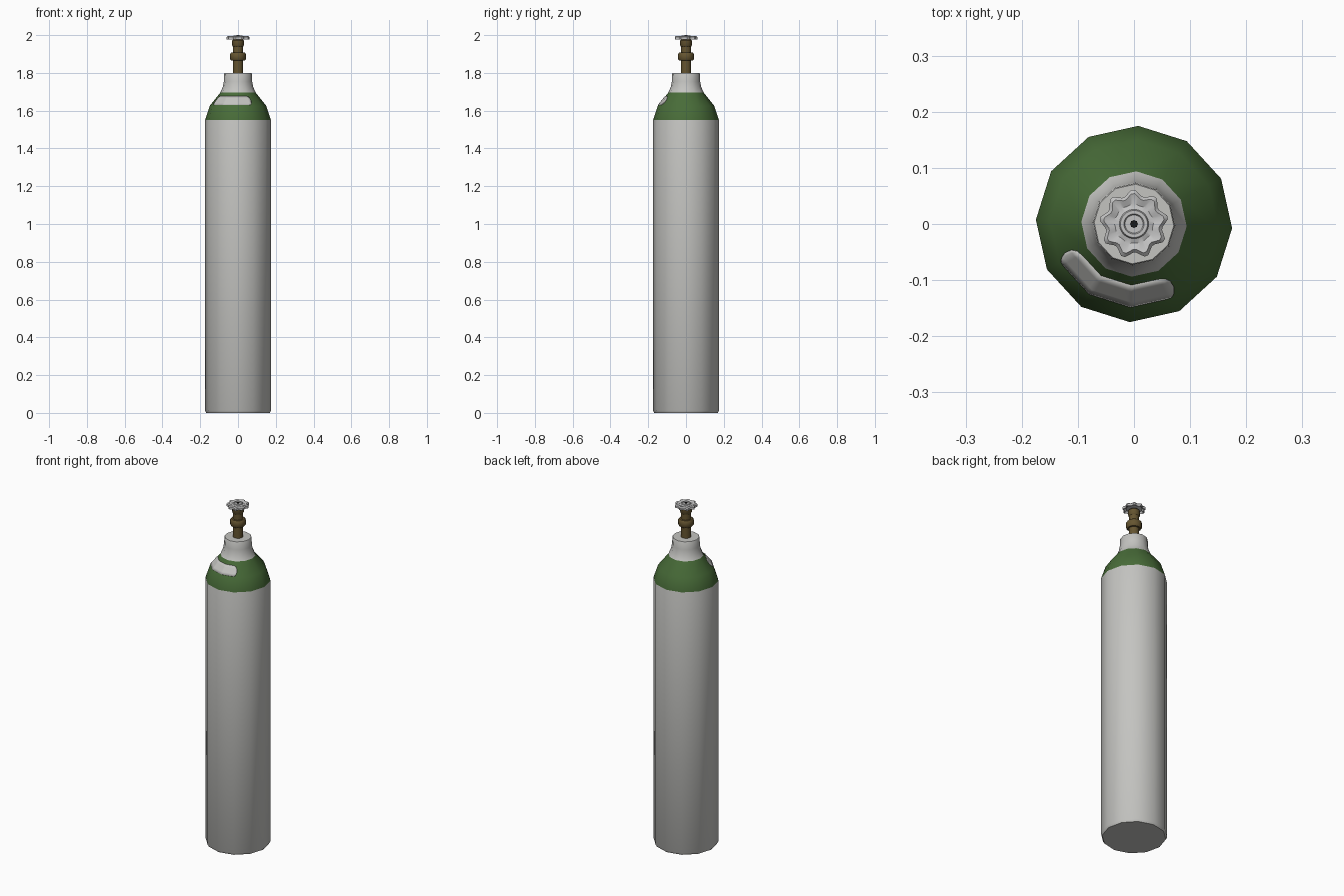
import bpy, bmesh, math

if "Cube" in bpy.data.objects:
    bpy.data.objects.remove(bpy.data.objects["Cube"])

ROT = math.radians(-2.5)      # slight turn of the 12-sided tank


def mat(name, r, g, b):
    m = bpy.data.materials.new(name)
    m.diffuse_color = (r, g, b, 1)
    m.use_nodes = True
    m.node_tree.nodes["Principled BSDF"].inputs["Base Color"].default_value = m.diffuse_color
    return m


GREY = mat("light grey paint", 0.55, 0.55, 0.53)
GREEN = mat("green paint", 0.065, 0.15, 0.04)
BRASS = mat("dark brass", 0.13, 0.09, 0.03)
STEEL = mat("pale steel", 0.55, 0.55, 0.55)
BLACK = mat("black", 0.01, 0.01, 0.01)


def finish(bm, name, mats, angle=40):
    bmesh.ops.recalc_face_normals(bm, faces=bm.faces)
    me = bpy.data.meshes.new(name)
    bm.to_mesh(me)
    bm.free()
    ob = bpy.data.objects.new(name, me)
    bpy.context.collection.objects.link(ob)
    for m in mats:
        me.materials.append(m)
    bpy.ops.object.select_all(action='DESELECT')
    ob.select_set(True)
    bpy.context.view_layer.objects.active = ob
    bpy.ops.object.shade_smooth_by_angle(angle=math.radians(angle))
    return ob


def lathe(name, profile, sides, mats, rot=0.0, shape=None, rule=None, angle=40):
    """Revolve (radius, z, lobe amount) points into a capped solid."""
    bm = bmesh.new()
    rings = []
    for p in profile:
        r, z = p[:2]
        amount = p[2] if len(p) > 2 else 0
        ring = []
        for i in range(sides):
            a = rot + 2 * math.pi * i / sides
            k = 1 + amount * (shape[i % len(shape)] - 1) if shape else 1
            ring.append(bm.verts.new((r * k * math.cos(a), r * k * math.sin(a), z)))
        rings.append(ring)
    for a, b in zip(rings, rings[1:]):
        for i in range(sides):
            j = (i + 1) % sides
            bm.faces.new((a[i], a[j], b[j], b[i]))
    bm.faces.new(rings[0])
    bm.faces.new(rings[-1])
    if rule:
        for f in bm.faces:
            f.material_index = rule(f.calc_center_median())
    return finish(bm, name, mats, angle)


# Tank with green shoulder band
lathe("tank",
      [(0.168, 0), (0.175, 0.012), (0.175, 1.55), (0.15, 1.625), (0.094, 1.695),
       (0.081, 1.725), (0.075, 1.755), (0.073, 1.797), (0.071, 1.80)],
      12, [GREY, GREEN], ROT,
      rule=lambda c: int(1.551 < c.z < 1.695))

# Curved blank label on the front of the shoulder
bm = bmesh.new()
rows, steps = 4, 40
grid = []
for i in range(steps + 1):
    deg = 202.5 + 2.5 * i
    edge = min(i, steps - i) / 4                  # rounded ends
    half = 0.0235 * (math.sqrt(1 - (1 - edge) ** 2) * 0.7 + 0.3 if edge < 1 else 1)
    off = (deg + 2.5) % 30 - 15                   # angle from middle of flat
    flat = math.cos(math.radians(15)) / math.cos(math.radians(off))
    col = []
    for j in range(rows + 1):
        z = 1.6525 + half * (2 * j / rows - 1)
        r = (0.15 - (z - 1.625) * 0.8) * flat + 0.002
        a = math.radians(deg)
        col.append(bm.verts.new((r * math.cos(a), r * math.sin(a), z + 0.0015)))
    grid.append(col)
for a, b in zip(grid, grid[1:]):
    for j in range(rows):
        bm.faces.new((a[j], b[j], b[j + 1], a[j + 1]))
label = finish(bm, "shoulder_label", [GREY])
sol = label.modifiers.new("thickness", 'SOLIDIFY')
sol.thickness = 0.004
sol.offset = -1

# Brass valve: stem, collar nut and upper gland
lathe("valve_stem", [(0.027, 1.795), (0.027, 1.97)], 12, [BRASS])
lathe("valve_collar", [(0.036, 1.865), (0.042, 1.872), (0.042, 1.90), (0.036, 1.907)],
      12, [BRASS])
lathe("valve_gland", [(0.027, 1.94), (0.031, 1.945), (0.031, 1.972), (0.026, 1.977)],
      12, [BRASS])

# Scalloped handwheel with dished underside
lathe("handwheel",
      [(0.018, 1.983), (0.045, 1.987, 0.6), (0.056, 1.976, 1), (0.061, 1.978, 1),
       (0.061, 1.990, 1), (0.054, 1.996, 1), (0.036, 1.991, 0.4),
       (0.026, 1.994), (0.024, 1.999), (0.018, 1.999), (0.016, 1.996)],
      54, [STEEL], math.radians(88), shape=[1, 1, 0.91, 0.84, 0.84, 0.91], angle=35)
lathe("wheel_spindle", [(0.018, 1.97), (0.018, 1.986)], 12, [BLACK])
lathe("wheel_nut", [(0.007, 1.99), (0.007, 2.0)], 8, [BLACK])
